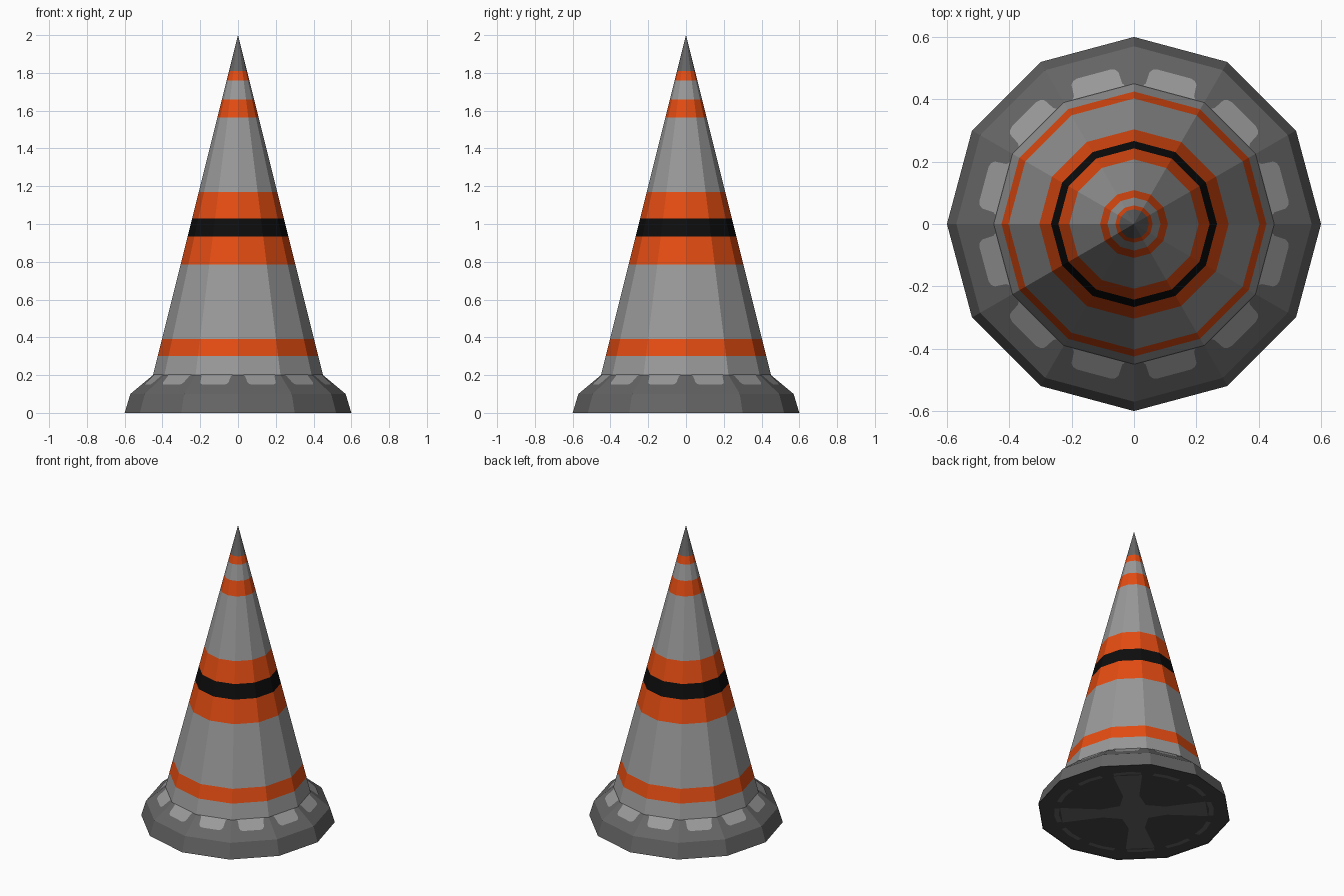
import bpy, math

if "Cube" in bpy.data.objects:
    bpy.data.objects.remove(bpy.data.objects["Cube"])

SIDES = 12
STEP = 2 * math.pi / SIDES


def material(name, r, g, b):
    m = bpy.data.materials.new(name)
    m.diffuse_color = (r, g, b, 1)
    m.use_nodes = True
    m.node_tree.nodes["Principled BSDF"].inputs["Base Color"].default_value = m.diffuse_color
    return m


GREY = material("light grey", 0.32, 0.32, 0.32)
DARK = material("dark grey", 0.13, 0.13, 0.13)
ORANGE = material("orange", 0.78, 0.073, 0.006)
BLACK = material("black", 0.004, 0.004, 0.004)
UNDER = material("underside grey", 0.06, 0.06, 0.06)


def make(name, verts, faces, mats, indices=None):
    me = bpy.data.meshes.new(name)
    me.from_pydata(verts, [], faces)
    for m in mats:
        me.materials.append(m)
    if indices:
        for p, i in zip(me.polygons, indices):
            p.material_index = i
    me.update()
    ob = bpy.data.objects.new(name, me)
    bpy.context.collection.objects.link(ob)
    return ob


def lathe(name, profile, bands, mats, cap=None):
    """Spin (radius, z) points from bottom to top; bands = material of each ring."""
    verts, faces, idx = [], [], []
    for r, z in profile:
        verts += [(r * math.cos(k * STEP), r * math.sin(k * STEP), z) for k in range(SIDES)]
    for i, band in enumerate(bands):
        a, b = i * SIDES, (i + 1) * SIDES
        tip = profile[i + 1][0] == 0
        for k in range(SIDES):
            n = (k + 1) % SIDES
            faces.append((a + k, a + n, b) if tip else (a + k, a + n, b + n, b + k))
            idx.append(band)
    if cap is not None:
        faces.append(tuple(reversed(range(SIDES))))
        idx.append(cap)
    return make(name, verts, faces, mats, idx)


# Striped cone: 0 grey, 1 orange, 2 black, 3 dark tip
levels = [0.20, 0.30, 0.39, 0.785, 0.935, 1.03, 1.17, 1.565, 1.66, 1.76, 1.81, 2.0]
bands = [0, 1, 0, 1, 2, 1, 0, 1, 0, 1, 3]
lathe("cone_body", [((2 - z) / 4, z) for z in levels], bands, [GREY, ORANGE, BLACK, DARK])

# Bevelled foot with a slightly recessed underside
lathe("base", [(0.597, 0.003), (0.6, 0), (0.57, 0.1), (0.45, 0.2)], [1, 0, 0],
      [DARK, UNDER], cap=1)

# Light rounded panels on each upper facet of the foot
half = [(0.0, 0.087), (0.08, 0.080), (0.40, 0.078), (0.49, 0.070), (0.53, 0.056)]
outline = [(t, -w) for t, w in half] + [(t, w) for t, w in reversed(half)]
r0, r1, lift = 0.45 * math.cos(STEP / 2), 0.57 * math.cos(STEP / 2), 0.002
verts, faces = [], []
for k in range(SIDES):
    a = (k + 0.5) * STEP
    c, s = math.cos(a), math.sin(a)
    faces.append(tuple(range(len(verts), len(verts) + len(outline))))
    for t, w in outline:
        r = r0 + (r1 - r0) * t + lift
        verts.append((r * c - w * s, r * s + w * c, 0.2 - 0.1 * t + lift))
make("base_panels", verts, faces, [GREY])

# Underside pattern: four-armed cross and a broken ring
verts, faces = [], []


def plate(points, angle):
    c, s = math.cos(angle), math.sin(angle)
    faces.append(tuple(reversed(range(len(verts), len(verts) + len(points)))))
    verts.extend((x * c - y * s, x * s + y * c, 0.001) for x, y in points)


for k in range(4):
    plate([(0, 0), (0.08, -0.08), (0.2, -0.05), (0.45, -0.09),
           (0.45, 0.09), (0.2, 0.05), (0.08, 0.08)], math.pi / 4 + k * math.pi / 2)
for k in range(SIDES):
    plate([(0.455, -0.085), (0.485, -0.085), (0.495, 0), (0.485, 0.085),
           (0.455, 0.085), (0.465, 0)], (k + 0.5) * STEP)
make("underside_ribs", verts, faces, [DARK])
